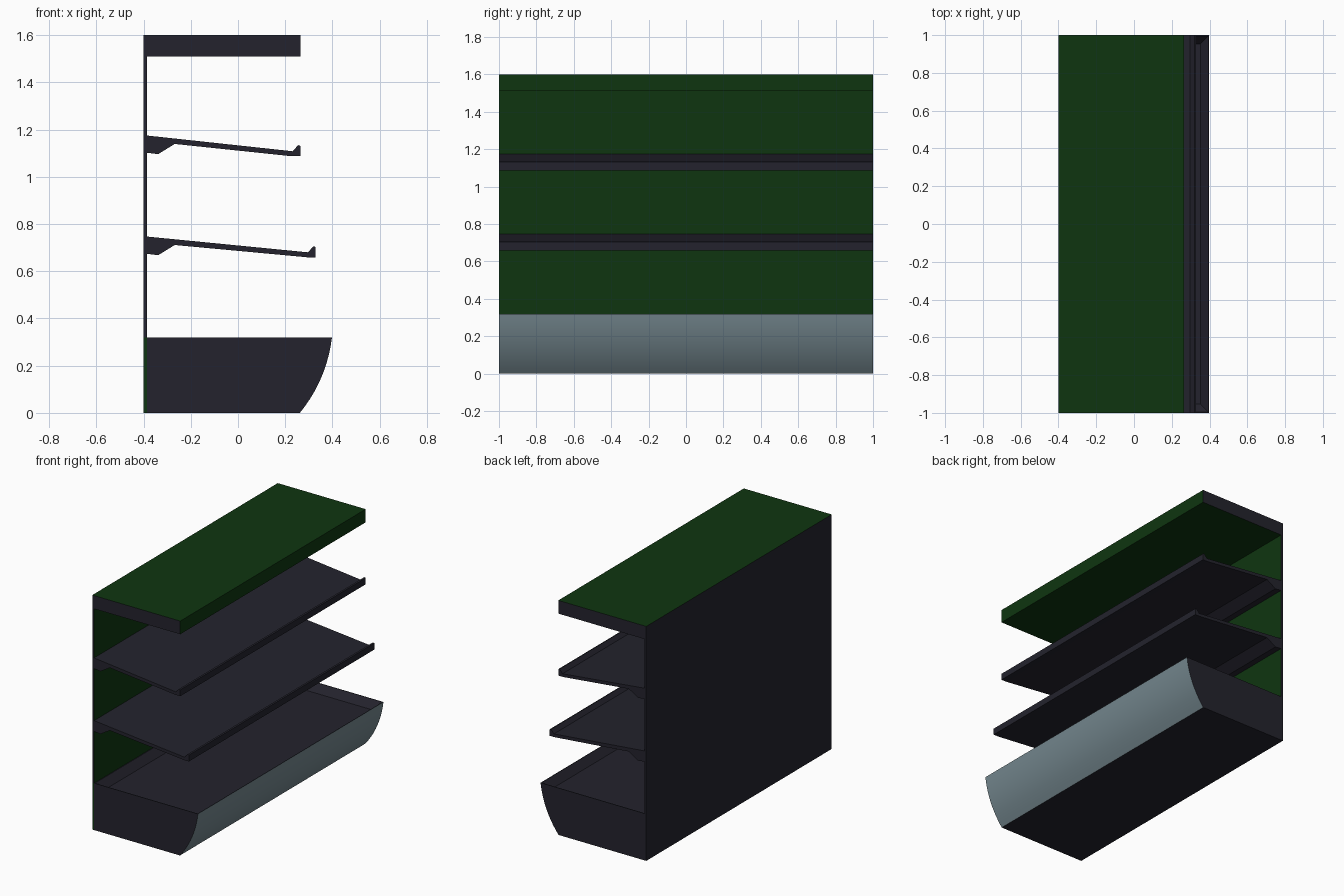
import bpy, bmesh, math

if "Cube" in bpy.data.objects:
    bpy.data.objects.remove(bpy.data.objects["Cube"])


def material(name, col):
    m = bpy.data.materials.new(name)
    m.diffuse_color = (*col, 1)
    m.use_nodes = True
    m.node_tree.nodes["Principled BSDF"].inputs["Base Color"].default_value = m.diffuse_color
    return m


DARK = material("dark_charcoal", (0.017, 0.0165, 0.026))
GREEN = material("deep_green", (0.0045, 0.036, 0.005))
GREY = material("blue_grey", (0.18, 0.25, 0.28))


def extrude_profile(name, pts, rule, edit=None):
    """Extrude an x-z outline along y from -1 to 1; rule picks the material per face."""
    bm = bmesh.new()
    face = bm.faces.new([bm.verts.new((x, -1, z)) for x, z in pts])
    ext = bmesh.ops.extrude_face_region(bm, geom=[face])["geom"]
    bmesh.ops.translate(bm, vec=(0, 2, 0),
                        verts=[g for g in ext if isinstance(g, bmesh.types.BMVert)])
    bmesh.ops.recalc_face_normals(bm, faces=bm.faces[:])
    bm.normal_update()
    if edit:
        edit(bm)
        bm.normal_update()
    for f in bm.faces:
        f.material_index = rule(f)
    me = bpy.data.meshes.new(name)
    bm.to_mesh(me)
    bm.free()
    for m in (DARK, GREEN, GREY):
        me.materials.append(m)
    ob = bpy.data.objects.new(name, me)
    bpy.context.collection.objects.link(ob)
    return ob


def rect(x0, x1, z0, z1):
    return [(x0, z0), (x1, z0), (x1, z1), (x0, z1)]


# Green inside and on top, dark at the ends and rear
def housing_rule(f):
    return 0 if f.normal.x < -0.5 or abs(f.normal.y) > 0.5 else 1


extrude_profile("back_panel", rect(-0.4, -0.386, 0.32, 1.51), housing_rule)
extrude_profile("canopy", rect(-0.4, 0.264, 1.51, 1.6), housing_rule)
extrude_profile("lower_back_panel", rect(-0.4, -0.386, 0, 0.32),
                lambda f: 1 if f.normal.y < -0.5 else 0)

# Base bin with a bowed front and a sloped tray sunk into its top
N = 10
front = []
for i in range(N + 1):
    t = i / N
    bow = 0.1 * t * (1 - t)
    front.append((0.262 + 0.136 * t + bow * 0.92, 0.32 * t - bow * 0.39))


def sink_tray(bm):
    top = max(bm.faces, key=lambda f: f.normal.z)
    bmesh.ops.inset_region(bm, faces=[top], thickness=0.006)
    bmesh.ops.inset_region(bm, faces=[top], thickness=0.06, depth=-0.05)


def base_rule(f):
    c = f.calc_center_median()
    on_front = f.normal.x > 0.6 and c.x > 0.25
    return 2 if on_front else 0


base = extrude_profile("base_bin", [(-0.386, 0)] + front + [(-0.386, 0.32)],
                       base_rule, sink_tray)
bpy.context.view_layer.objects.active = base
base.select_set(True)
bpy.ops.object.shade_smooth_by_angle(angle=math.radians(25))


# Sloping shelves with a raised front lip and a rear support
def shelf(name, top, xf):
    pts = [(-0.388, top), (xf - 0.032, top - 0.067), (xf - 0.01, top - 0.041),
           (xf, top - 0.044), (xf, top - 0.088), (xf - 0.036, top - 0.088),
           (-0.268, top - 0.036), (-0.338, top - 0.079), (-0.388, top - 0.073)]
    extrude_profile(name, pts, lambda f: 0)


shelf("upper_shelf", 1.175, 0.264)
shelf("lower_shelf", 0.747, 0.329)
